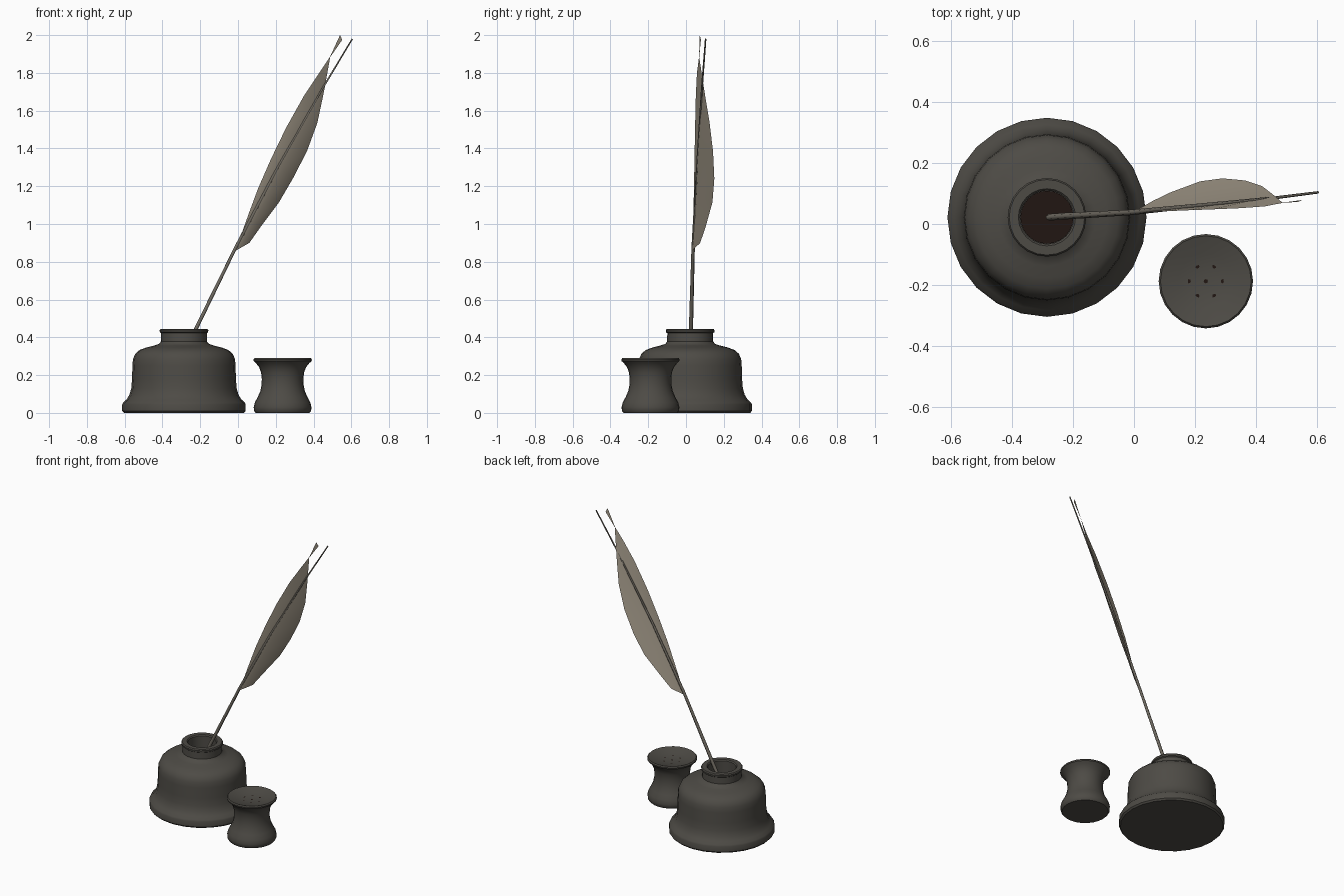
import bpy, bmesh, math
from mathutils import Vector

if "Cube" in bpy.data.objects:
    bpy.data.objects.remove(bpy.data.objects["Cube"])


def material(name, rgb):
    m = bpy.data.materials.new(name)
    m.diffuse_color = (*rgb, 1)
    m.use_nodes = True
    m.node_tree.nodes["Principled BSDF"].inputs["Base Color"].default_value = m.diffuse_color
    return m


STONE = material("dark_stone", (0.075, 0.07, 0.06))
INK = material("ink", (0.015, 0.008, 0.006))
VANE = material("feather", (0.32, 0.28, 0.22))
SHAFT = material("shaft", (0.16, 0.145, 0.12))


def finish(name, bm, mat, loc=(0, 0, 0), angle=35, closed=True):
    if closed:
        bmesh.ops.recalc_face_normals(bm, faces=bm.faces[:])
    me = bpy.data.meshes.new(name)
    bm.to_mesh(me)
    bm.free()
    ob = bpy.data.objects.new(name, me)
    bpy.context.collection.objects.link(ob)
    ob.location = loc
    me.materials.append(mat)
    bpy.ops.object.select_all(action='DESELECT')
    ob.select_set(True)
    bpy.context.view_layer.objects.active = ob
    bpy.ops.object.shade_smooth_by_angle(angle=math.radians(angle))
    return ob


def lathe(name, profile, mat, loc, sides=24):
    """Revolve a (radius, z) profile and close both ends."""
    bm = bmesh.new()
    rings = [[bm.verts.new((r * math.cos(2 * math.pi * i / sides),
                            r * math.sin(2 * math.pi * i / sides), z))
              for i in range(sides)] for r, z in profile]
    for a, b in zip(rings, rings[1:]):
        for i in range(sides):
            j = (i + 1) % sides
            bm.faces.new((a[i], a[j], b[j], b[i]))
    bm.faces.new(rings[0])
    bm.faces.new(rings[-1])
    return finish(name, bm, mat, loc)


# inkwell: flared foot, bell body, neck with lip, hollow throat
WELL = (-0.286, 0.022, 0)
lathe("inkwell", [
    (0.318, 0), (0.327, 0.01), (0.327, 0.045), (0.322, 0.055), (0.305, 0.07),
    (0.289, 0.095), (0.279, 0.13), (0.275, 0.18), (0.273, 0.25), (0.270, 0.285),
    (0.258, 0.313), (0.235, 0.333), (0.200, 0.346), (0.160, 0.356), (0.132, 0.365),
    (0.122, 0.378), (0.121, 0.422), (0.128, 0.427), (0.129, 0.438), (0.124, 0.445),
    (0.094, 0.445), (0.088, 0.438), (0.088, 0.29)], STONE, WELL)
lathe("ink", [(0.087, 0.291), (0.087, 0.30)], INK, WELL)

# pounce pot: waisted body with a dished, pierced top
POT = (0.236, -0.188, 0)
lathe("pounce_pot", [
    (0.143, 0), (0.151, 0.01), (0.153, 0.03), (0.147, 0.055), (0.132, 0.083),
    (0.118, 0.115), (0.111, 0.15), (0.110, 0.18), (0.114, 0.215), (0.125, 0.243),
    (0.141, 0.263), (0.154, 0.275), (0.155, 0.283), (0.149, 0.29), (0.142, 0.288),
    (0.09, 0.274), (0.045, 0.266), (0.012, 0.265)], STONE, POT)
spots = [(0, 0, 0.2655)] + [(0.056 * math.cos(k * math.pi / 3),
                            0.056 * math.sin(k * math.pi / 3), 0.2685) for k in range(6)]
for k, s in enumerate(spots):
    bm = bmesh.new()
    bmesh.ops.create_circle(bm, cap_ends=True, segments=8, radius=0.007)
    finish(f"pot_hole_{k}", bm, INK, Vector(POT) + Vector(s))

# quill shaft: gently bent tapered tube
path = [(-0.280, 0.022, 0.325, 0.011), (-0.225, 0.026, 0.44, 0.011),
        (-0.010, 0.038, 0.88, 0.009), (0.210, 0.060, 1.30, 0.007),
        (0.455, 0.085, 1.73, 0.005), (0.605, 0.104, 1.98, 0.004)]
cu = bpy.data.curves.new("quill_shaft", 'CURVE')
cu.dimensions = '3D'
cu.bevel_depth = 1.0
cu.bevel_resolution = 1
cu.use_fill_caps = True
sp = cu.splines.new('POLY')
sp.points.add(len(path) - 1)
for p, (x, y, z, r) in zip(sp.points, path):
    p.co = (x, y, z, 1)
    p.radius = r
cu.materials.append(SHAFT)
bpy.context.collection.objects.link(bpy.data.objects.new("quill_shaft", cu))

# feather vane: left edge, midrib on the shaft, right edge swept back
left = [(-0.020, 0.030, 0.857), (0.016, 0.035, 0.94), (0.055, 0.039, 1.05),
        (0.105, 0.042, 1.185), (0.175, 0.045, 1.345), (0.255, 0.048, 1.51),
        (0.350, 0.052, 1.68), (0.430, 0.058, 1.80), (0.487, 0.069, 1.885),
        (0.540, 0.073, 2.0)]
right = [(-0.010, 0.034, 0.86), (0.060, 0.075, 0.90), (0.120, 0.104, 0.985),
         (0.217, 0.140, 1.115), (0.290, 0.150, 1.24), (0.365, 0.143, 1.385),
         (0.420, 0.125, 1.535), (0.455, 0.098, 1.70), (0.488, 0.070, 1.883),
         (0.552, 0.079, 1.975)]
bm = bmesh.new()
rows = []
for l, r in zip(left, right):
    m = (Vector(l) + Vector(r)) / 2
    m.y = min(m.y, 0.024 + 0.05 * (m.z - 0.44) / 1.1)
    rows.append([bm.verts.new(v) for v in (l, m, r)])
for a, b in zip(rows, rows[1:]):
    for i in range(2):
        bm.faces.new((a[i], a[i + 1], b[i + 1], b[i]))
finish("feather_vane", bm, VANE, angle=60, closed=False)
